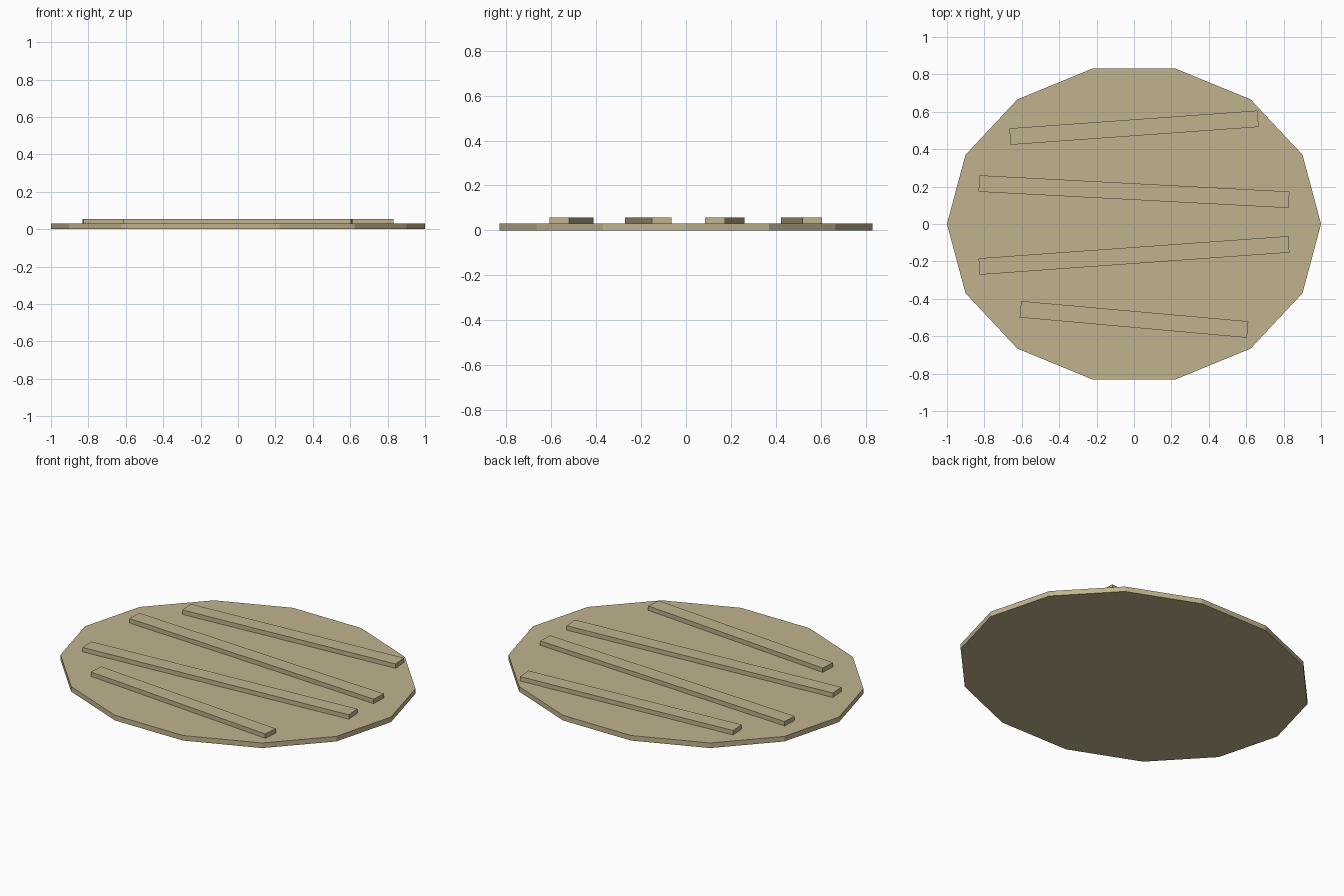
import bpy
import math

if "Cube" in bpy.data.objects:
    bpy.data.objects.remove(bpy.data.objects["Cube"], do_unlink=True)

# Single sandy colour
sand = bpy.data.materials.new("sand")
sand.use_nodes = True
colour = (0.53, 0.45, 0.27, 1)
sand.diffuse_color = colour
sand.node_tree.nodes["Principled BSDF"].inputs["Base Color"].default_value = colour

BASE_HEIGHT = 0.03
TOP = 0.056


def finish(obj, name, scale):
    obj.name = name
    obj.scale = scale
    obj.data.materials.append(sand)


# Flat oval base with fourteen sides, one corner on each end of the x axis
bpy.ops.mesh.primitive_cylinder_add(vertices=14, radius=1, depth=BASE_HEIGHT,
                                    location=(0, 0, BASE_HEIGHT / 2),
                                    rotation=(0, 0, math.pi / 2))
base = bpy.context.object
bpy.ops.object.transform_apply(location=False, rotation=True, scale=False)
finish(base, "oval_base", (1, 0.852, 1))


# Low ripples lying across the base
def ripple(name, y, length, degrees):
    bpy.ops.mesh.primitive_cube_add(size=1, location=(0, y, (BASE_HEIGHT + TOP) / 2),
                                    rotation=(0, 0, math.radians(degrees)))
    finish(bpy.context.object, name, (length, 0.088, TOP - BASE_HEIGHT))


ripple("back_ripple", 0.515, 1.33, 4.1)
ripple("mid_back_ripple", 0.173, 1.66, -3)
ripple("mid_front_ripple", -0.168, 1.66, 4.1)
ripple("front_ripple", -0.51, 1.22, -5.1)
